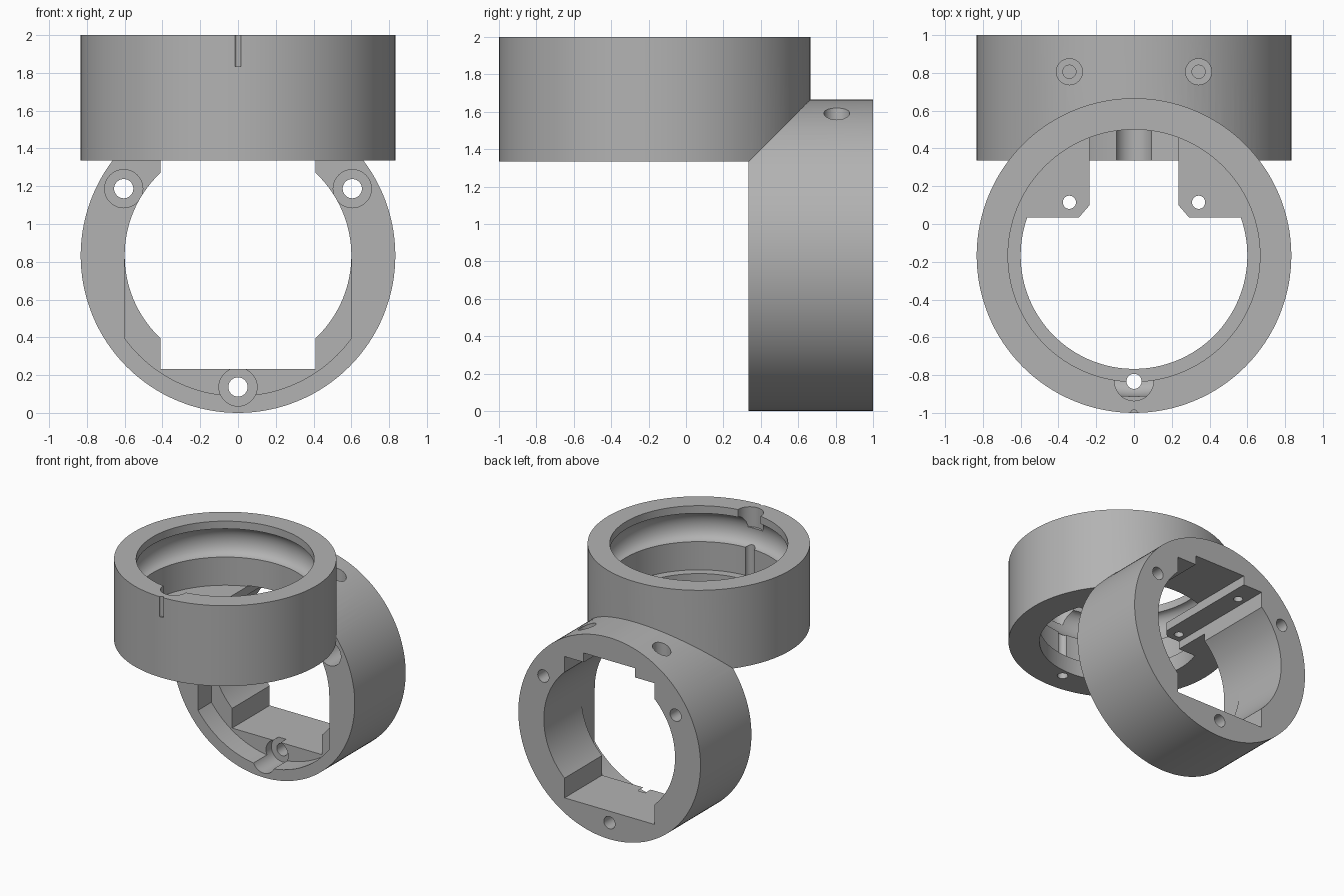
import bpy, bmesh, math
from mathutils import Matrix, Vector

old = bpy.data.objects.get("Cube")
if old:
    bpy.data.objects.remove(old)

grey = bpy.data.materials.new("plain grey")
grey.use_nodes = True
colour = (0.45, 0.45, 0.45, 1)
grey.diffuse_color = colour
grey.node_tree.nodes["Principled BSDF"].inputs["Base Color"].default_value = colour

R = 0.833       # outer radius of both rings
AY = -0.167     # y centre of the upright ring
BZ = 0.833      # z centre of the rear ring
SEG = 128


def finish(bm, name):
    bmesh.ops.recalc_face_normals(bm, faces=bm.faces)
    mesh = bpy.data.meshes.new(name)
    bm.to_mesh(mesh)
    bm.free()
    mesh.materials.append(grey)
    ob = bpy.data.objects.new(name, mesh)
    bpy.context.scene.collection.objects.link(ob)
    return ob


def cylinder(name, r, start, end, seg=SEG, clips=()):
    """Cylinder between two points, optionally trimmed by planes (point, outward normal)."""
    a, b = Vector(start), Vector(end)
    axis = b - a
    bm = bmesh.new()
    place = Matrix.Translation((a + b) / 2) @ axis.to_track_quat('Z', 'Y').to_matrix().to_4x4()
    bmesh.ops.create_cone(bm, cap_ends=True, segments=seg, radius1=r, radius2=r,
                          depth=axis.length, matrix=place)
    for co, no in clips:
        cut = bmesh.ops.bisect_plane(bm, geom=bm.verts[:] + bm.edges[:] + bm.faces[:],
                                     plane_co=co, plane_no=no, clear_outer=True)
        rim = [e for e in cut["geom_cut"] if isinstance(e, bmesh.types.BMEdge)]
        bmesh.ops.edgeloop_fill(bm, edges=rim)
    return finish(bm, name)


def prism(name, outline, z0, z1):
    bm = bmesh.new()
    face = bm.faces.new([bm.verts.new((x, y, z0)) for x, y in outline])
    side = bmesh.ops.extrude_face_region(bm, geom=[face])
    verts = [v for v in side["geom"] if isinstance(v, bmesh.types.BMVert)]
    bmesh.ops.translate(bm, verts=verts, vec=(0, 0, z1 - z0))
    return finish(bm, name)


def block(name, x0, x1, y0, y1, z0, z1):
    return prism(name, [(x0, y0), (x1, y0), (x1, y1), (x0, y1)], z0, z1)


def lathe(name, profile, y):
    bm = bmesh.new()
    verts = [bm.verts.new((r, y, z)) for r, z in profile]
    edges = [bm.edges.new(p) for p in zip(verts, verts[1:])]
    bmesh.ops.spin(bm, geom=verts + edges, cent=(0, y, 0), axis=(0, 0, 1),
                   angle=math.tau, steps=SEG, use_duplicate=False)
    bmesh.ops.remove_doubles(bm, verts=bm.verts, dist=1e-4)
    return finish(bm, name)


def combine(target, other, operation):
    mod = target.modifiers.new(other.name, 'BOOLEAN')
    mod.object, mod.operation, mod.solver = other, operation, 'EXACT'
    bpy.context.view_layer.objects.active = target
    bpy.ops.object.modifier_apply(modifier=mod.name)
    bpy.data.objects.remove(other)


# Two equal drums joined at a right angle
body = cylinder("double_ring_housing", R, (0, AY, 1.335), (0, AY, 2))
combine(body, cylinder("rear_drum", R, (0, 0.335, BZ), (0, 1, BZ)), 'UNION')

# Upright ring: stepped bore with a rounded internal groove
groove = [(0.667 + 0.08 * math.sin(math.pi * i / 12), 1.82 + 0.117 * math.cos(math.pi * i / 12))
          for i in range(13)]
cutters = [
    lathe("upper_bore", [(0, 2.1), (0.667, 2.1)] + groove + [(0.667, 1.47), (0, 1.47)], AY),
    cylinder("floor_opening", 0.6, (0, AY, 1.2), (0, AY, 1.6),
             clips=[((0, 0.035, 0), (0, 1, 0))]),
    cylinder("front_pin_hole", 0.04, (0, -0.833, 1.2), (0, -0.833, 2.1), 32),
    cylinder("front_pin_recess", 0.103, (0, -0.833, 1.835), (0, -0.833, 2.1), 48),
    cylinder("index_mark", 0.017, (0, -1, 1.835), (0, -1, 2.1), 16),
]

# Rear ring: round bore, square window and front pocket
cutters += [
    cylinder("rear_bore", 0.6, (0, 0.33, BZ), (0, 1.1, BZ)),
    block("window", -0.41, 0.41, 0.02, 1.12, 0.232, 1.4),
    cylinder("front_pocket", 0.743, (0, 0.3, BZ), (0, 0.51, BZ),
             clips=[((0.6, 0, 0), (1, 0, 0)), ((-0.6, 0, 0), (-1, 0, 0)),
                    ((0, 0, BZ), (0, 0, 1))]),
    prism("ceiling_slot", [(-0.235, 1.14), (-0.235, 0.1), (-0.3, 0.025),
                           (0.3, 0.025), (0.235, 0.1), (0.235, 1.14)], 1.25, 1.476),
]

# Screw holes along the rear ring's axis
for i, (x, z) in enumerate([(-0.605, 1.187), (0.605, 1.187), (0, 0.137)]):
    cutters.append(cylinder(f"screw_hole_{i}", 0.051, (x, 0.25, z), (x, 1.1, z), 32))
    cutters.append(cylinder(f"screw_recess_{i}", 0.101, (x, 0.28, z), (x, 0.58, z), 48))

# Vertical holes through the rails
for side in (-1, 1):
    x = 0.342 * side
    cutters += [
        cylinder("tab_hole", 0.035, (x, 0.115, 1.2), (x, 0.115, 1.6), 32),
        cylinder("rail_hole", 0.035, (x, 0.806, 1.3), (x, 0.806, 1.8), 32),
        cylinder("rail_recess", 0.069, (x, 0.806, 1.5), (x, 0.806, 1.8), 40),
    ]

for cutter in cutters:
    combine(body, cutter, 'DIFFERENCE')

bpy.ops.object.select_all(action='DESELECT')
body.select_set(True)
bpy.context.view_layer.objects.active = body
bpy.ops.object.shade_smooth_by_angle(angle=math.radians(25))
